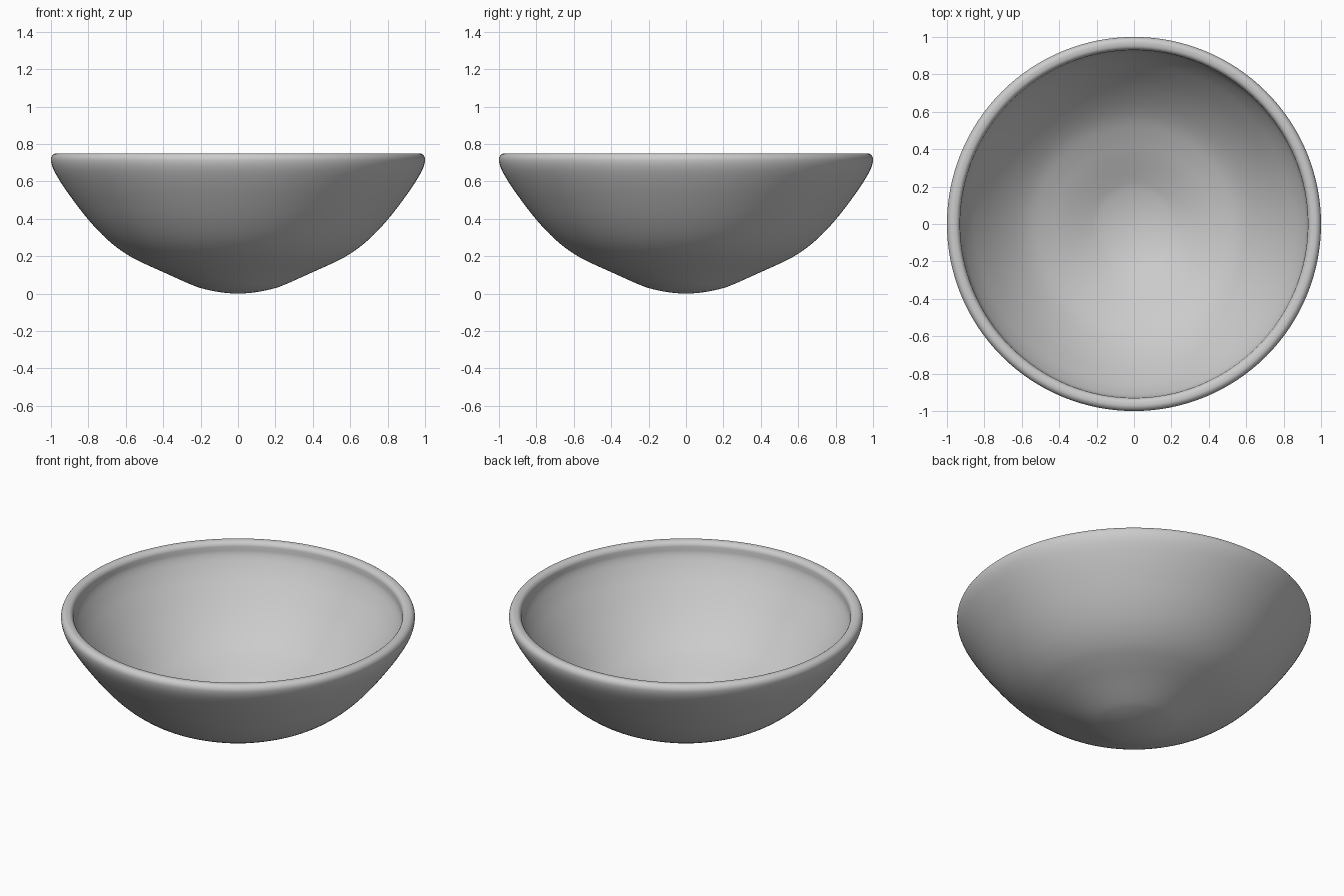
import bpy, bmesh, math
from mathutils import Vector

if "Cube" in bpy.data.objects:
    bpy.data.objects.remove(bpy.data.objects["Cube"])

SEGMENTS = 128

# Profile (radius, height): outer wall from the base up to the rim
outer = [(0, 0), (0.1, 0.008), (0.19, 0.027), (0.26, 0.052), (0.4, 0.115),
         (0.5, 0.16), (0.6, 0.213), (0.7, 0.29), (0.8, 0.395), (0.9, 0.525),
         (0.96, 0.615), (0.99, 0.672), (1.0, 0.712)]
# Rolled lip, then the inner wall back down to the centre
lip = [(0.995, 0.735), (0.98, 0.748), (0.962, 0.75), (0.944, 0.745), (0.932, 0.73),
       (0.929, 0.71)]
inner = [(0.925, 0.68), (0.905, 0.635), (0.855, 0.555), (0.757, 0.43), (0.66, 0.33),
         (0.57, 0.258), (0.475, 0.207), (0.375, 0.162), (0.24, 0.1),
         (0.18, 0.078), (0.095, 0.06), (0, 0.053)]


def smooth_curve(points, steps=4):
    """Catmull-Rom curve through the points, mirrored at the axis ends."""
    p = [Vector(q) for q in points]
    p = [Vector((-p[1].x, p[1].y))] + p + [Vector((-p[-2].x, p[-2].y))]
    out = []
    for a, b, c, d in zip(p, p[1:], p[2:], p[3:]):
        for i in range(steps):
            t = i / steps
            out.append(0.5 * (2 * b + (c - a) * t + (2 * a - 5 * b + 4 * c - d) * t ** 2
                              + (3 * b - a - 3 * c + d) * t ** 3))
    return out + [p[-2]]


# Bowl: revolve the profile about z
bm = bmesh.new()
verts = [bm.verts.new((max(q.x, 0), 0, q.y)) for q in smooth_curve(outer + lip + inner)]
edges = [bm.edges.new(pair) for pair in zip(verts, verts[1:])]
bmesh.ops.spin(bm, geom=verts + edges, cent=(0, 0, 0), axis=(0, 0, 1),
               angle=math.tau, steps=SEGMENTS)
bmesh.ops.remove_doubles(bm, verts=bm.verts, dist=0.0002)
bmesh.ops.recalc_face_normals(bm, faces=bm.faces)
for face in bm.faces:
    face.smooth = True
mesh = bpy.data.meshes.new("bowl")
bm.to_mesh(mesh)
bm.free()
bowl = bpy.data.objects.new("bowl", mesh)
bpy.context.collection.objects.link(bowl)
